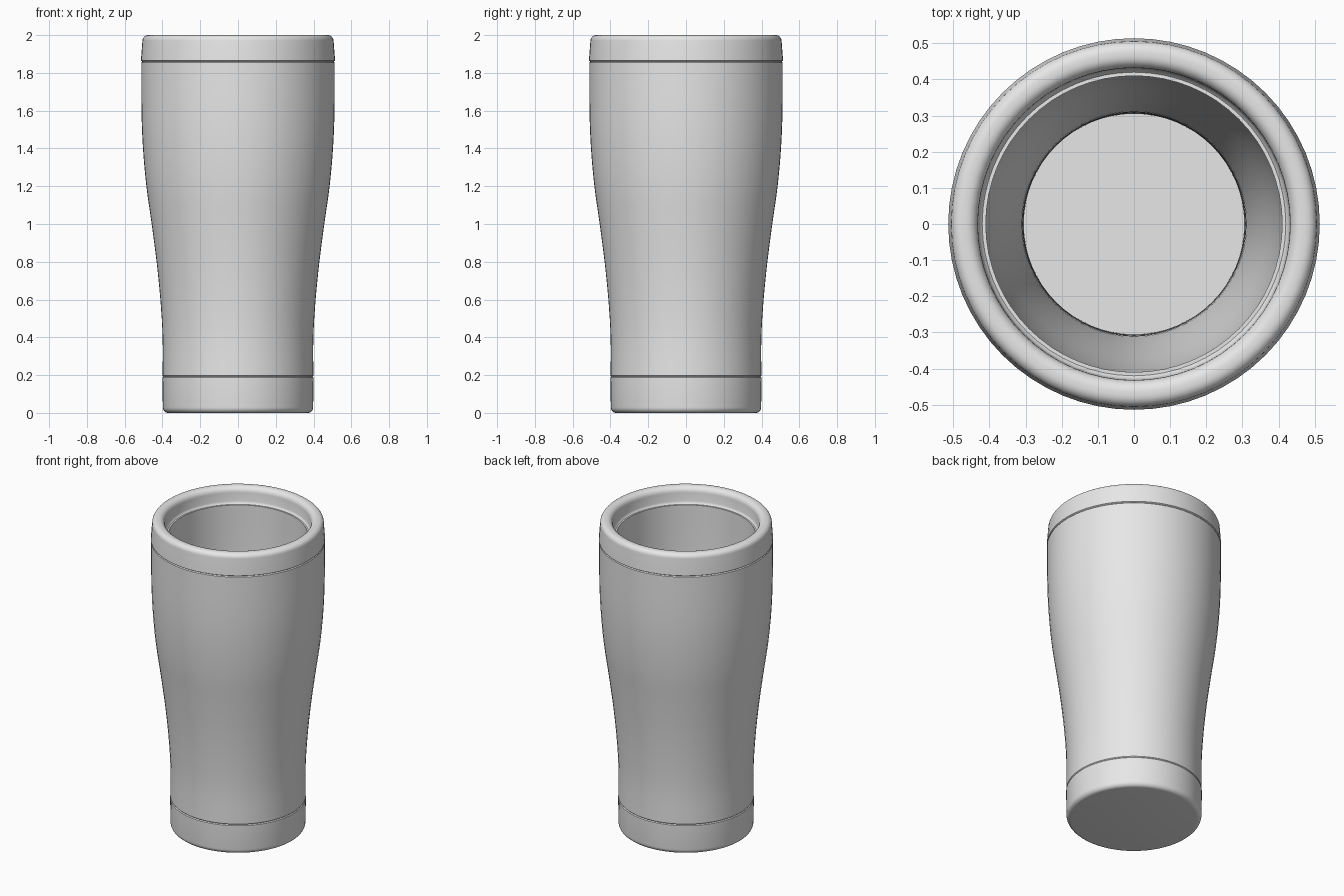
import bpy
import bmesh
from math import sin, cos, pi, radians

SEGMENTS = 64

cube = bpy.data.objects.get("Cube")
if cube:
    bpy.data.objects.remove(cube, do_unlink=True)

# Single plain grey finish
grey = bpy.data.materials.new("light grey")
grey.use_nodes = True
GREY = (0.8, 0.8, 0.8, 1.0)
grey.diffuse_color = GREY
grey.node_tree.nodes["Principled BSDF"].inputs["Base Color"].default_value = GREY


def arc(cr, cz, rr, rz, start, end, steps=6):
    """Rounded corner in the (radius, height) plane."""
    angles = [radians(start + (end - start) * i / steps) for i in range(steps + 1)]
    return [(cr + rr * cos(a), cz + rz * sin(a)) for a in angles]


def smooth_path(points, steps=4):
    """Catmull-Rom curve through the points."""
    p = [points[0]] + points + [points[-1]]
    out = []
    for a, b, c, d in zip(p, p[1:], p[2:], p[3:]):
        for i in range(steps):
            t = i / steps
            out.append(tuple(
                b[k] + 0.5 * t * (c[k] - a[k]
                + t * (2 * a[k] - 5 * b[k] + 4 * c[k] - d[k]
                + t * (3 * (b[k] - c[k]) + d[k] - a[k]))) for k in (0, 1)))
    return out + [points[-1]]


def lathe(name, profile):
    """Revolve a profile about z; running upwards makes it face outwards."""
    bm = bmesh.new()
    rings = []
    for r, z in profile:
        rings.append([bm.verts.new((r * cos(2 * pi * i / SEGMENTS),
                                    r * sin(2 * pi * i / SEGMENTS), z))
                      for i in range(SEGMENTS)])
    for low, high in zip(rings, rings[1:]):
        for i in range(SEGMENTS):
            j = (i + 1) % SEGMENTS
            bm.faces.new((low[i], low[j], high[j], high[i]))
    bmesh.ops.remove_doubles(bm, verts=bm.verts, dist=1e-5)
    mesh = bpy.data.meshes.new(name)
    bm.to_mesh(mesh)
    bm.free()
    mesh.materials.append(grey)
    obj = bpy.data.objects.new(name, mesh)
    bpy.context.collection.objects.link(obj)
    bpy.ops.object.select_all(action="DESELECT")
    obj.select_set(True)
    bpy.context.view_layer.objects.active = obj
    bpy.ops.object.shade_smooth_by_angle(angle=radians(35))
    return obj


# Base cap with a rounded foot and a shallow seam above it
lathe("base_cap", [(0, 0)] + arc(0.37, 0.03, 0.028, 0.03, -90, 0)
      + [(0.4, 0.187), (0.395, 0.192)])

# Waisted outer wall
waist = smooth_path([(0.399, 0.197), (0.399, 0.4), (0.411, 0.6), (0.431, 0.8),
                     (0.457, 1.0), (0.485, 1.2), (0.503, 1.4), (0.511, 1.6),
                     (0.512, 1.855)])
lathe("outer_wall", [(0.395, 0.192)] + waist + [(0.506, 1.86)])

# Rounded rim ring with an inner step
lathe("rim_ring", [(0.506, 1.86), (0.514, 1.865)]
      + arc(0.475, 1.97, 0.031, 0.03, 0, 90)
      + arc(0.465, 1.965, 0.033, 0.035, 90, 180)
      + [(0.43, 1.912)]
      + arc(0.41, 1.912, 0.02, 0.02, 0, -90, 3)[1:-1]
      + [(0.41, 1.895)])

# Inner wall follows the outer waist, then the flat floor
inner = smooth_path([(0.41, 1.895), (0.409, 1.6), (0.402, 1.4), (0.384, 1.2),
                     (0.358, 1.0), (0.333, 0.8), (0.315, 0.6), (0.307, 0.4),
                     (0.305, 0.1)])
lathe("inner_wall", inner)
lathe("inner_floor", [(0.305, 0.1), (0, 0.1)])
